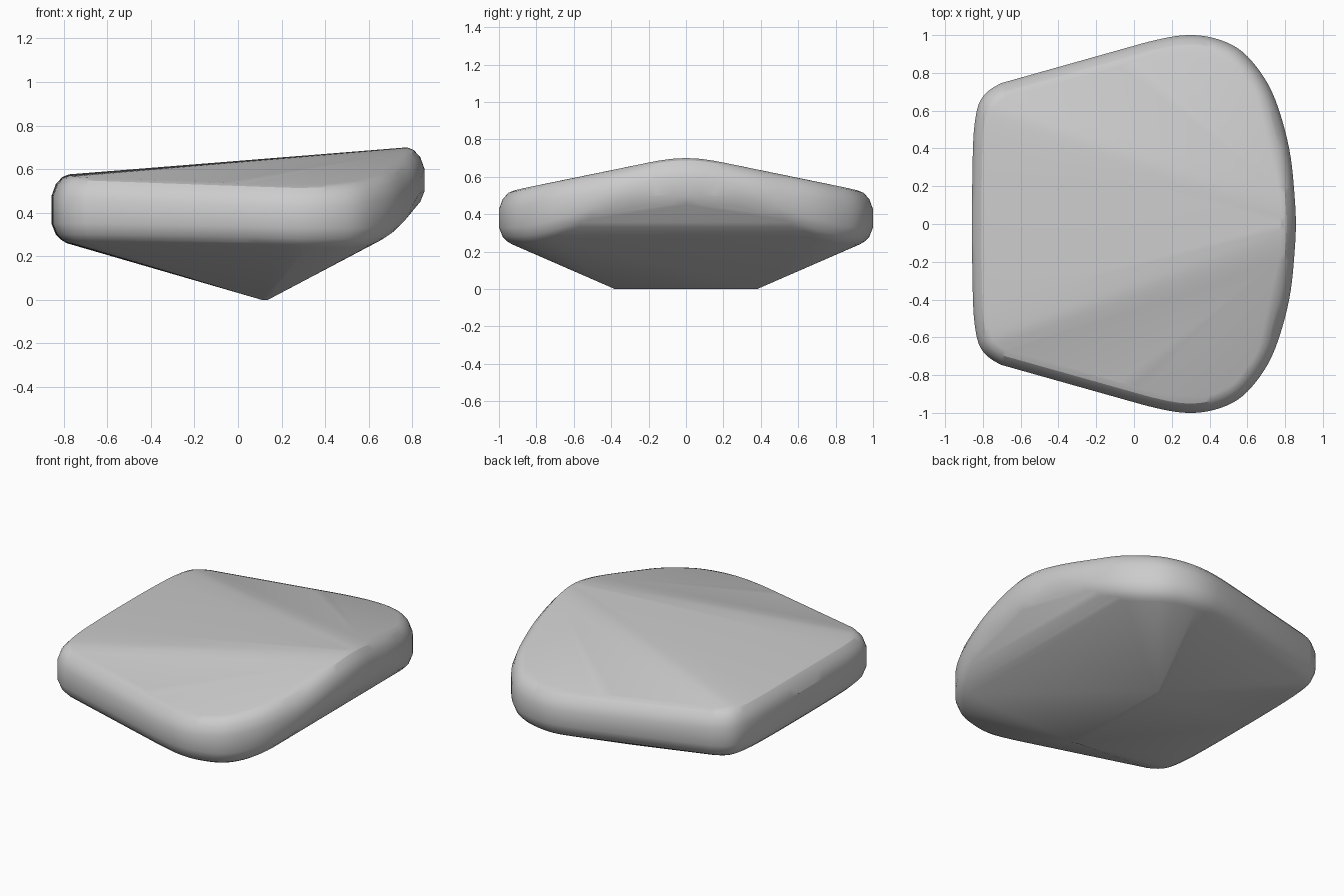
import bpy
import bmesh
from mathutils import Vector

cube = bpy.data.objects.get("Cube")
if cube:
    bpy.data.objects.remove(cube)

# Half outline from the narrow end to the wide end: x, y, top edge z, lower edge z
half = [
    (-.857, 0, .576, .26), (-.855, .3, .574, .26), (-.845, .52, .57, .26),
    (-.81, .66, .565, .26), (-.72, .737, .56, .26), (-.6, .772, .556, .258),
    (-.1, .915, .538, .25), (.12, .975, .53, .245), (.28, 1, .526, .24),
    (.42, .985, .53, .24), (.55, .93, .54, .24), (.65, .83, .557, .25),
    (.73, .7, .58, .28), (.79, .53, .607, .33), (.83, .35, .645, .39),
    (.85, .15, .687, .41), (.857, 0, .7, .41),
]
STEPS = 4
# Edge rounding: inset, base edge (top or lower), height offset
rounding = [(.08, 2, 0), (.05, 2, -.012), (.02, 2, -.045), (0, 2, -.1),
            (0, 3, .09), (.02, 3, .04), (.045, 3, .015), (.07, 3, 0)]
# Short blunt keel under the slab
keel = [Vector((x, y, 0)) for x in (.108, .138) for y in (-.38, .38)]


def smooth_loop(points):
    """Closed Catmull-Rom curve through the points."""
    n, out = len(points), []
    for i in range(n):
        a, b, c, d = (points[(i + k) % n] for k in (-1, 0, 1, 2))
        for s in range(STEPS):
            t = s / STEPS
            out.append(b + (c - a) * t / 2 + (a * 2 - b * 5 + c * 4 - d) * t * t / 2
                       + (b * 3 - a - c * 3 + d) * t ** 3 / 2)
    return out


loop = smooth_loop([Vector(p) for p in half]
                   + [Vector((x, -y, t, b)) for x, y, t, b in half[-2:0:-1]])
normals = []
for i in range(len(loop)):
    tangent = loop[(i + 1) % len(loop)] - loop[i - 1]
    normals.append(Vector((-tangent.y, tangent.x)).normalized())

# Rounded rim points and keel, wrapped in one convex skin
bm = bmesh.new()
for inset, edge, dz in rounding:
    for p, n in zip(loop, normals):
        bm.verts.new((p.x - n.x * inset, p.y - n.y * inset, p[edge] + dz))
for p in keel:
    bm.verts.new(p)
bmesh.ops.remove_doubles(bm, verts=bm.verts, dist=.004)
bmesh.ops.convex_hull(bm, input=bm.verts)
loose = [v for v in bm.verts if not v.link_faces]
bmesh.ops.delete(bm, geom=loose, context='VERTS')
bmesh.ops.recalc_face_normals(bm, faces=bm.faces)

mesh = bpy.data.meshes.new("keeled_slab")
bm.to_mesh(mesh)
bm.free()
slab = bpy.data.objects.new("keeled_slab", mesh)
bpy.context.collection.objects.link(slab)

# Plain grey finish
grey = bpy.data.materials.new("plain_grey")
grey.use_nodes = True
colour = (.6, .6, .6, 1)
grey.diffuse_color = colour
grey.node_tree.nodes["Principled BSDF"].inputs["Base Color"].default_value = colour
mesh.materials.append(grey)

bpy.context.view_layer.objects.active = slab
slab.select_set(True)
bpy.ops.object.shade_smooth_by_angle(angle=.45)
